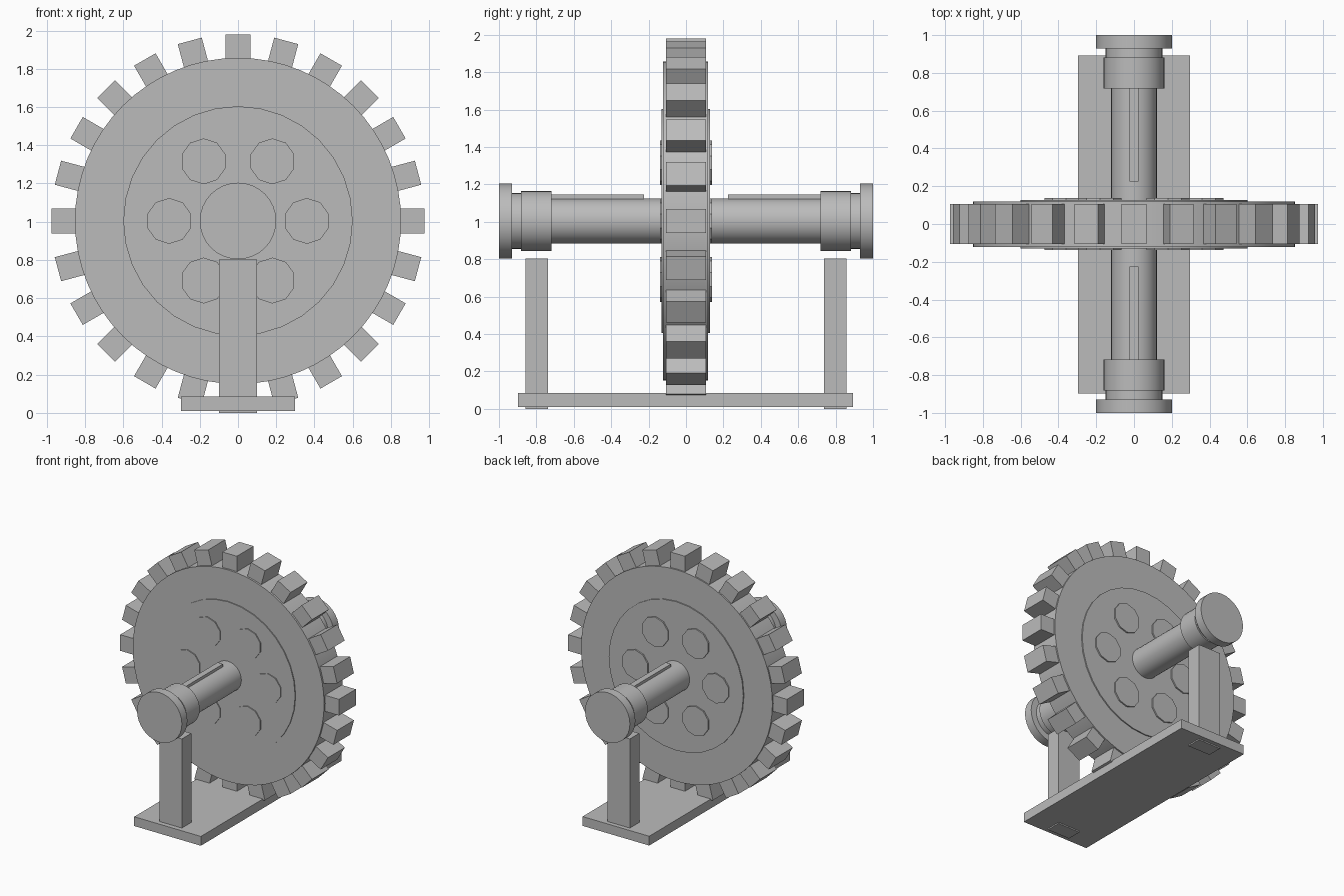
import bpy
import math
from mathutils import Matrix

if "Cube" in bpy.data.objects:
    bpy.data.objects.remove(bpy.data.objects["Cube"], do_unlink=True)

AXIS = 1.004  # height of the axle

grey = bpy.data.materials.new("plain_grey")
grey.use_nodes = True
colour = (0.5, 0.5, 0.5, 1)
grey.diffuse_color = colour
grey.node_tree.nodes["Principled BSDF"].inputs["Base Color"].default_value = colour


def finish(name, smooth=False):
    obj = bpy.context.object
    obj.name = name
    obj.data.materials.append(grey)
    if smooth:
        bpy.ops.object.shade_smooth_by_angle(angle=math.radians(30))
    return obj


def box(name, x, y, z):
    """Box from (low, high) ranges."""
    bpy.ops.mesh.primitive_cube_add(size=1)
    size = [b - a for a, b in (x, y, z)]
    mid = [(a + b) / 2 for a, b in (x, y, z)]
    obj = finish(name)
    obj.data.transform(Matrix.Translation(mid) @ Matrix.Diagonal((*size, 1)))
    return obj


def disc(name, radius, y0, y1, sides=32, x=0, z=AXIS, smooth=True):
    """Cylinder lying along y."""
    bpy.ops.mesh.primitive_cylinder_add(
        vertices=sides, radius=radius, depth=abs(y1 - y0),
        location=(x, (y0 + y1) / 2, z), rotation=(math.pi / 2, 0, 0))
    return finish(name, smooth)


# Wheel: rim and raised web
disc("wheel_rim", 0.853, -0.122, 0.118, 64)
disc("wheel_web", 0.6, -0.13, 0.127, 32)

# Teeth around the rim
for i in range(24):
    tooth = box(f"tooth_{i + 1}", (-0.065, 0.065), (-0.107, 0.107), (0.835, 0.975))
    tooth.location.z = AXIS
    tooth.rotation_euler.y = i * math.tau / 24

# Ten-sided bosses on both faces
for i in range(6):
    a = i * math.tau / 6
    disc(f"boss_{i + 1}", 0.12, -0.138, 0.138, 10,
         0.36 * math.cos(a), AXIS + 0.36 * math.sin(a), False)

# Axle with a key, collar, neck and cap at each end
disc("axle", 0.121, -0.99, 0.99)
for side, s in (("front", -1), ("back", 1)):
    box(f"{side}_key", (-0.024, 0.024), sorted((s * 0.225, s * 0.75)), (1.08, 1.145))
    disc(f"{side}_collar", 0.161, s * 0.718, s * 0.882)
    disc(f"{side}_neck", 0.15, s * 0.87, s * 0.94)
    disc(f"{side}_cap", 0.2, s * 0.93, s)

    # Support post
    box(f"{side}_post", (-0.1, 0.1), sorted((s * 0.738, s * 0.858)), (0, 0.803))

# Base plate
box("base_plate", (-0.297, 0.297), (-0.897, 0.893), (0.01, 0.085))
